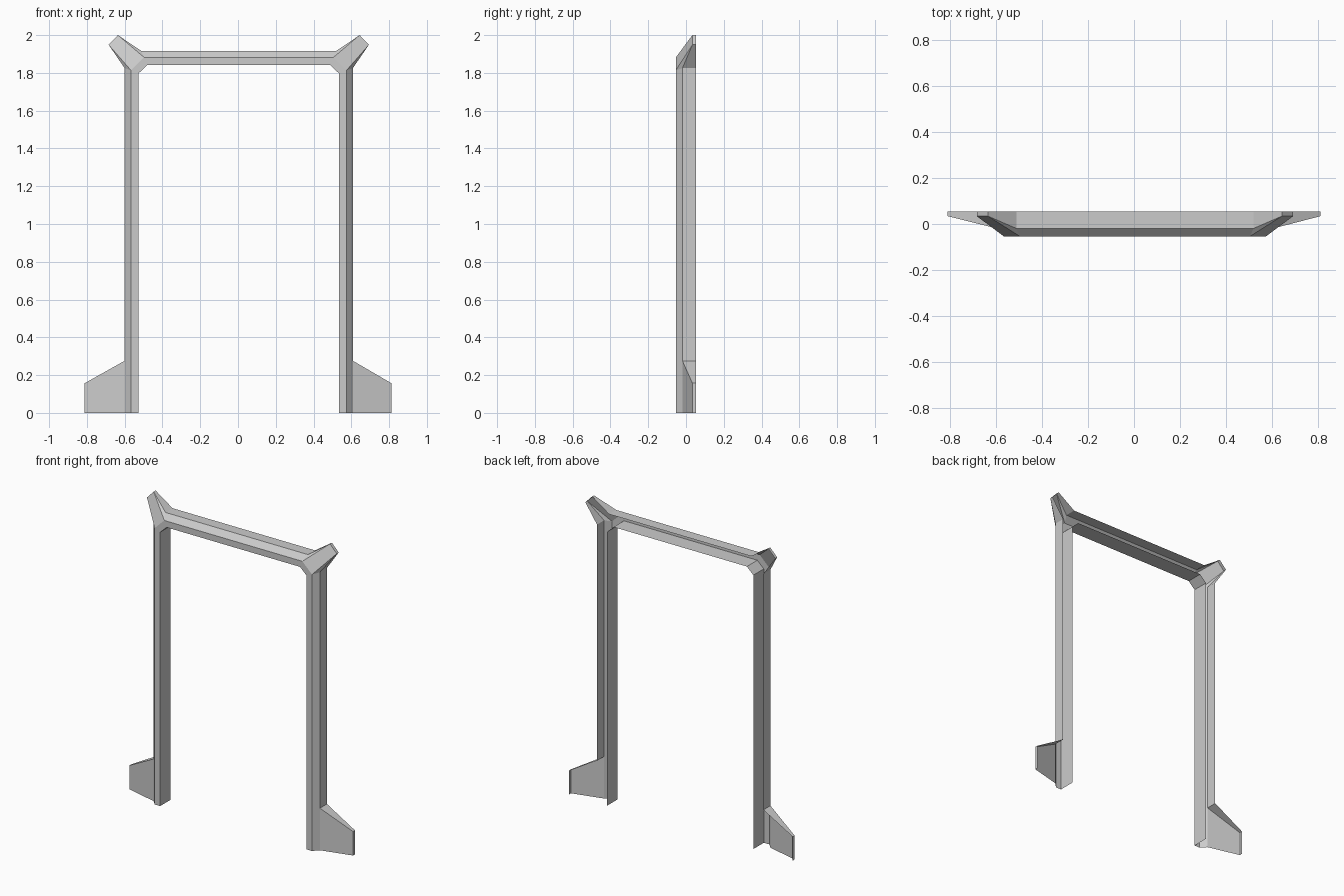
import bpy

if "Cube" in bpy.data.objects:
    bpy.data.objects.remove(bpy.data.objects["Cube"])

FRONT, MID, BACK, TIP = -0.054, -0.019, 0.054, 0.034
SHIFT = 0.004          # frame sits a touch off the wing centre
WING_Z, WING_TIP_Z = 0.276, 0.157


def build(name, lofts, flip):
    """Mesh from lofts; each loft is a list of equal-length point rows."""
    verts, faces = [], []

    def idx(p):
        if p not in verts:
            verts.append(p)
        return verts.index(p)

    for rows in lofts:
        for a, b in zip(rows, rows[1:]):
            for i in range(len(a) - 1):
                f = list(dict.fromkeys(idx(p) for p in (a[i], a[i + 1], b[i + 1], b[i])))
                if len(f) > 2:
                    faces.append(f[::-1] if flip else f)
    me = bpy.data.meshes.new(name)
    me.from_pydata(verts, [], faces)
    bpy.context.collection.objects.link(bpy.data.objects.new(name, me))


beam_rings = {}
for s, side in ((1, "right"), (-1, "left")):
    flip = s > 0

    def P(x, y, z):
        return (s * x + SHIFT, y, z)

    def ring(outer, ridge, inner):
        """Open-backed channel section: outer wall, bevel, front, inner wall."""
        return [P(outer[0], BACK, outer[1]), P(outer[0], MID, outer[1]),
                P(ridge[0], FRONT, ridge[1]), P(inner[0], FRONT, inner[1]),
                P(inner[0], BACK, inner[1])]

    foot = ring((0.604, 0), (0.571, 0), (0.531, 0))
    head = ring((0.604, 1.825), (0.571, 1.814), (0.531, 1.797))
    beam = ring((0.517, 1.917), (0.501, 1.882), (0.484, 1.841))
    beam_rings[s] = beam
    wall = [P(0.604, BACK, WING_Z), P(0.604, MID, WING_Z)]

    # upright post, outer wall starts above the wing
    build("post_" + side, [[foot[1:], head[1:]], [wall, head[:2]]], flip)

    # corner bend with flared spike
    t1, t1b = P(0.689, TIP, 1.949), P(0.689, BACK, 1.949)
    t2, t2b = P(0.640, TIP, 2.0), P(0.640, BACK, 2.0)
    build("corner_" + side, [
        [head[2:], beam[2:]],
        [head[:3], [t1b, t1, t1], [t2b, t2, t2], beam[:3]],
        [[t1, head[2]], [t2, beam[2]]]], flip)

    # foot wing
    wx = 0.812 - s * SHIFT
    build("foot_wing_" + side, [[
        [P(wx, BACK, 0), P(wx, TIP, 0), foot[1]],
        [P(wx, BACK, WING_TIP_Z), P(wx, TIP, WING_TIP_Z), wall[1]],
        [wall[0], wall[1], wall[1]]]], flip)

# lintel beam
build("top_beam", [[beam_rings[1], beam_rings[-1]]], True)
